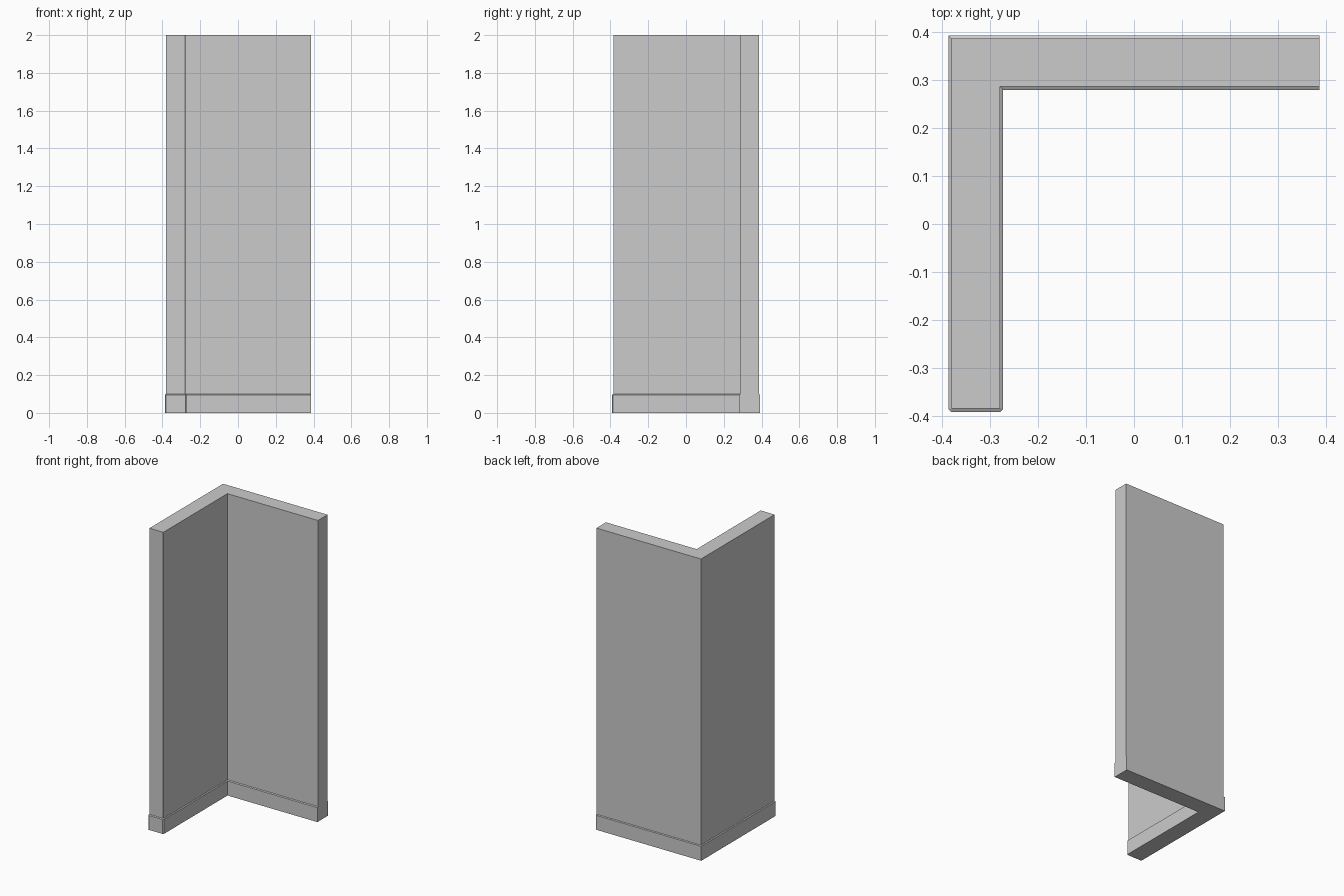
import bpy
import bmesh

if "Cube" in bpy.data.objects:
    bpy.data.objects.remove(bpy.data.objects["Cube"])

END_X = 0.387      # flush right end of both parts


def l_outline(x0, x1, y0, y1, y2, c):
    """L footprint: leg x0..x1 from y0, bar y1..y2; c chamfers the free leg end."""
    return [(x0, y2), (x0, y0 + c), (x0 + c, y0), (x1 - c, y0), (x1, y0 + c),
            (x1, y1), (END_X, y1), (END_X, y2)]


def loft(name, sections):
    """Solid from matching outlines stacked at given heights."""
    bm = bmesh.new()
    rings = [[bm.verts.new((x, y, z)) for x, y in pts] for z, pts in sections]
    n = len(rings[0])
    for low, high in zip(rings, rings[1:]):
        for i in range(n):
            j = (i + 1) % n
            bm.faces.new((low[i], low[j], high[j], high[i]))
    bm.faces.new(rings[0][::-1])
    bm.faces.new(rings[-1])
    bmesh.ops.recalc_face_normals(bm, faces=bm.faces)
    mesh = bpy.data.meshes.new(name)
    bm.to_mesh(mesh)
    bm.free()
    obj = bpy.data.objects.new(name, mesh)
    bpy.context.collection.objects.link(obj)
    return obj


wall = l_outline(-0.381, -0.279, -0.385, 0.287, 0.387, 0.001)
skirt = l_outline(-0.387, -0.273, -0.392, 0.280, 0.393, 0.006)

# Corner wall, starting on top of the skirting
loft("corner_wall", [(0.1, wall), (2.0, wall)])

# Skirting board with a slightly sloped top ledge
loft("skirting_board", [(0.0, skirt), (0.096, skirt), (0.1, wall)])
